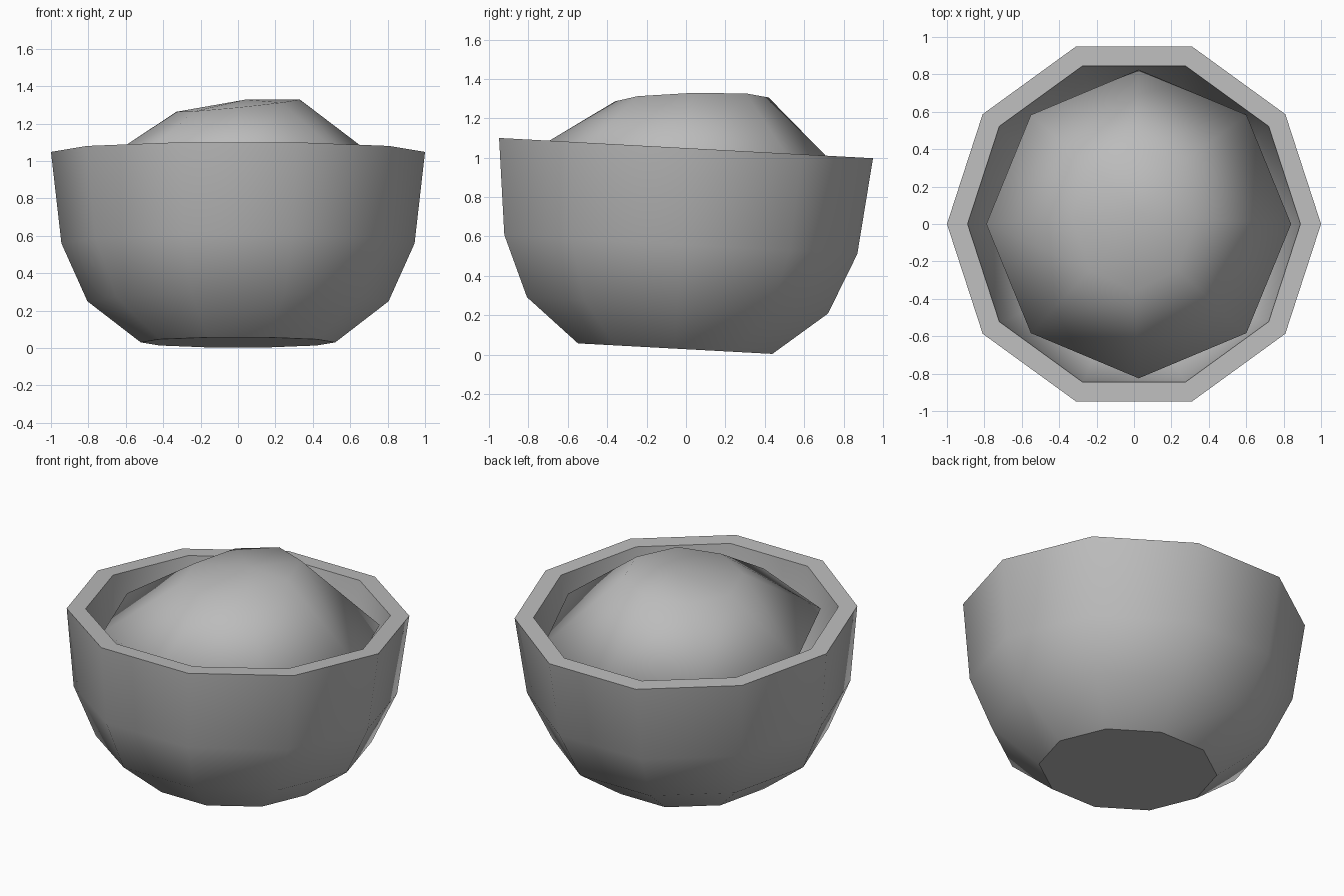
import bpy, math
from math import cos, sin, pi
from mathutils import Matrix

cube = bpy.data.objects.get("Cube")
if cube:
    bpy.data.objects.remove(cube, do_unlink=True)

grey = bpy.data.materials.new("plain grey")
grey.use_nodes = True
colour = (0.5, 0.5, 0.5, 1)
grey.diffuse_color = colour
grey.node_tree.nodes["Principled BSDF"].inputs["Base Color"].default_value = colour


def skin(name, rings, bottom=None, top=None, angle=180):
    """Join rings of points with quads; close the ends with a fan or one flat face."""
    n = len(rings[0])
    verts = [p for ring in rings for p in ring]
    faces = [(r * n + i, r * n + (i + 1) % n, (r + 1) * n + (i + 1) % n, (r + 1) * n + i)
             for r in range(len(rings) - 1) for i in range(n)]
    last = (len(rings) - 1) * n
    for start, tip, flip in ((0, bottom, True), (last, top, False)):
        loop = [start + i for i in range(n)]
        if flip:
            loop.reverse()
        if tip:
            verts.append(tip)
            faces += [(loop[i], loop[(i + 1) % n], len(verts) - 1) for i in range(n)]
        else:
            faces.append(loop)
    mesh = bpy.data.meshes.new(name)
    mesh.from_pydata(verts, [], faces)
    mesh.materials.append(grey)
    obj = bpy.data.objects.new(name, mesh)
    bpy.context.collection.objects.link(obj)
    bpy.ops.object.select_all(action='DESELECT')
    obj.select_set(True)
    bpy.context.view_layer.objects.active = obj
    bpy.ops.object.shade_smooth_by_angle(angle=math.radians(angle))
    return obj


# Bowl: ten-sided thick wall, up the outside, over the rim and down the inside
profile = [(.52, 0), (.805, .22), (.944, .53), (1, 1.02),
           (.89, 1.02), (.835, .58), (.72, .31), (.47, .11)]
bowl = skin("bowl", [[(r * cos(i * pi / 5), r * sin(i * pi / 5), z) for i in range(10)]
                     for r, z in profile], angle=38)
bowl.data.transform(Matrix.Translation((0, -.055, .03)) @ Matrix.Rotation(math.radians(-3.1), 4, 'X'))


# Filling: lopsided eight-sided mound, each ring is (cx, cy, rx, ry, z, x tilt, y tilt)
def mound_ring(cx, cy, rx, ry, z, tx, ty):
    points = []
    for i in range(8):
        x, y = cx + rx * cos(i * pi / 4), cy + ry * sin(i * pi / 4)
        points.append((x, y, z + tx * x + ty * y))
    return points


skin("filling", [mound_ring(0, -.02, .55, .55, .62, 0, 0),
                 mound_ring(.025, 0, .815, .825, .95, -.01, -.07),
                 mound_ring(0, .03, .33, .39, 1.295, .1, .025)],
     bottom=(0, 0, .5), top=(.04, .06, 1.328))
